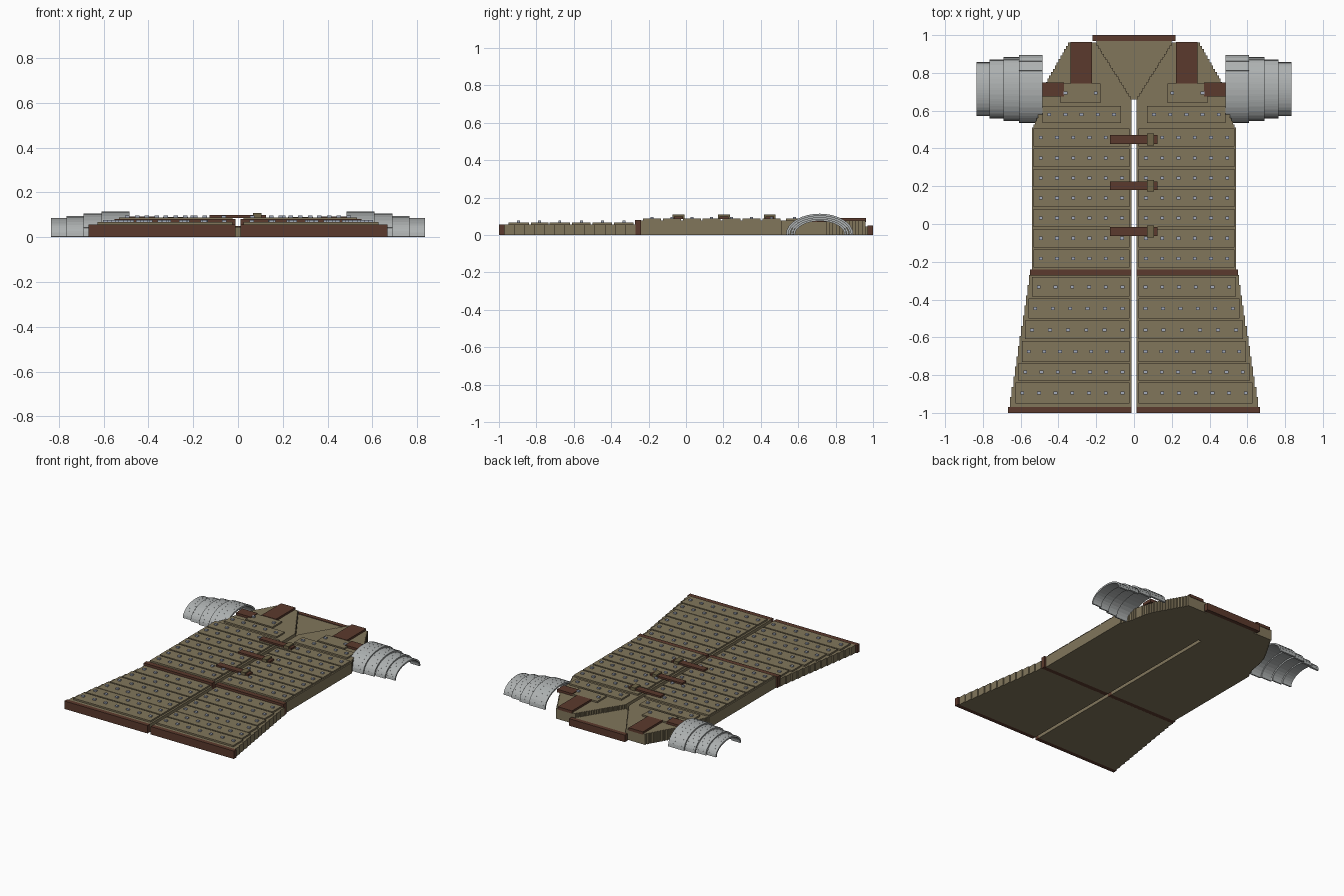
import bpy, bmesh, math
from mathutils import Matrix

if "Cube" in bpy.data.objects:
    bpy.data.objects.remove(bpy.data.objects["Cube"])


def material(name, rgb):
    m = bpy.data.materials.new(name)
    m.diffuse_color = (*rgb, 1)
    m.use_nodes = True
    m.node_tree.nodes["Principled BSDF"].inputs["Base Color"].default_value = m.diffuse_color
    return m


CLOTH = material("khaki cloth", (0.22, 0.18, 0.105))
LEATHER = material("brown leather", (0.105, 0.042, 0.026))
STEEL = material("grey steel", (0.42, 0.44, 0.44))
RIVET = material("pale steel", (0.37, 0.41, 0.50))
BUCKLE = material("dull brass", (0.16, 0.13, 0.065))


def finish(name, bm, mat):
    bmesh.ops.recalc_face_normals(bm, faces=bm.faces)
    me = bpy.data.meshes.new(name)
    bm.to_mesh(me)
    bm.free()
    me.materials.append(mat)
    ob = bpy.data.objects.new(name, me)
    bpy.context.collection.objects.link(ob)
    return ob


def add_box(bm, x0, x1, y0, y1, z0, z1):
    mid = Matrix.Translation(((x0 + x1) / 2, (y0 + y1) / 2, (z0 + z1) / 2))
    size = Matrix.Diagonal((abs(x1 - x0), abs(y1 - y0), abs(z1 - z0), 1))
    bmesh.ops.create_cube(bm, size=1, matrix=mid @ size)


def boxes(name, mat, items):
    bm = bmesh.new()
    for b in items:
        add_box(bm, *b)
    return finish(name, bm, mat)


def slab(name, mat, pts, z0, z1):
    bm = bmesh.new()
    face = bm.faces.new([bm.verts.new((x, y, z0)) for x, y in pts])
    top = bmesh.ops.extrude_face_region(bm, geom=[face])["geom"]
    for v in top:
        if isinstance(v, bmesh.types.BMVert):
            v.co.z = z1
    return finish(name, bm, mat)


def lerp(table, y):
    for (ya, xa), (yb, xb) in zip(table, table[1:]):
        if ya <= y <= yb:
            return xa + (xb - xa) * (y - ya) / (yb - ya)
    return table[-1][1]


def stairs(func, y0, y1, n):
    """Stepped edge following x = func(y)."""
    pts, d = [], (y1 - y0) / n
    for i in range(n):
        x = func(y0 + d * (i + 0.5))
        pts += [(x, y0 + d * i), (x, y0 + d * (i + 1))]
    return pts


def chest_edge(y):
    return lerp([(0.51, 0.535), (0.58, 0.505), (0.68, 0.488), (0.75, 0.465), (0.96, 0.345)], y)


def neck_edge(y):
    return 0.012 + (y - 0.66) / 0.3 * 0.19


def skirt_edge(y):
    return 0.552 + (-0.275 - y) / 0.695 * 0.108


skirt_rows = [(-0.385, -0.28), (-0.50, -0.395), (-0.61, -0.51),
              (-0.73, -0.62), (-0.83, -0.735), (-0.95, -0.84)]
GAP = 0.012

for s, side in ((-1, "left"), (1, "right")):
    def flip(pts):
        return [(s * x, y) for x, y in pts]

    def sbox(x0, x1, *rest):
        return (s * x0, s * x1, *rest)

    # Coat halves with stepped outlines
    torso = [(GAP, -0.24), (0.54, -0.24), (0.54, 0.51)]
    torso += stairs(chest_edge, 0.51, 0.96, 26)
    torso += stairs(neck_edge, 0.66, 0.96, 20)[::-1] + [(GAP, 0.66)]
    slab(side + "_torso", CLOTH, flip(torso), 0, 0.076)
    skirt = [(GAP, -0.27), (GAP, -0.97)] + stairs(skirt_edge, -0.97, -0.27, 13)
    slab(side + "_skirt", CLOTH, flip(skirt), 0, 0.056)

    # Riveted plates
    plates, rivets = [], []

    def row(x0, x1, y0, y1, base, n, inset):
        plates.append(sbox(x0, x1, y0, y1, base - 0.005, base + 0.011))
        cy, z = (y0 + y1) / 2, base + 0.011
        for i in range(n):
            cx = x0 + inset + (x1 - x0 - 2 * inset) * i / (n - 1)
            rivets.append(sbox(cx - 0.01, cx + 0.01, cy - 0.008, cy + 0.008, z - 0.002, z + 0.009))

    for i in range(7):
        cy = 0.457 - 0.1065 * i
        row(0.025, 0.532, cy - 0.048, cy + 0.048, 0.076, 6, 0.038)
    row(0.07, 0.485, 0.535, 0.625, 0.076, 5, 0.036)
    row(0.177, 0.388, 0.64, 0.745, 0.076, 2, 0.026)
    for i, (y0, y1) in enumerate(skirt_rows):
        row(0.025, skirt_edge(y1) - 0.012, y0, y1, 0.056, 6 if i < 3 else 7, 0.036)
    boxes(side + "_plates", CLOTH, plates)
    boxes(side + "_rivets", RIVET, rivets)

    # Leather trims and shoulder straps
    boxes(side + "_hem", LEATHER, [sbox(GAP, 0.667, -1, -0.97, 0, 0.056)])
    boxes(side + "_waist_trim", LEATHER, [sbox(GAP, 0.551, -0.273, -0.24, 0, 0.08)])
    boxes(side + "_shoulder_strap", LEATHER, [sbox(0.223, 0.335, 0.745, 0.963, 0.07, 0.09)])
    boxes(side + "_arm_strap", LEATHER, [sbox(0.37, 0.49, 0.675, 0.75, 0.07, 0.092)])

    # Shoulder guard: arched bands of narrow strips, shrinking outward
    bm = bmesh.new()
    bands = [(0.485, 0.61, 0.18, 0.114), (0.61, 0.69, 0.17, 0.105),
             (0.69, 0.765, 0.156, 0.095), (0.765, 0.835, 0.143, 0.086)]
    for x0, x1, a, h in bands:
        n = 16
        arc = [(0.715 - (a - 0.006) * math.cos(math.pi * i / n),
                0.004 + (h - 0.01) * math.sin(math.pi * i / n)) for i in range(n + 1)]
        for (ya, za), (yb, zb) in zip(arc, arc[1:]):
            length = math.hypot(yb - ya, zb - za) + 0.006
            m = (Matrix.Translation((s * (x0 + x1) / 2, (ya + yb) / 2, (za + zb) / 2))
                 @ Matrix.Rotation(math.atan2(zb - za, yb - ya), 4, 'X')
                 @ Matrix.Diagonal((x1 - x0, length, 0.011, 1)))
            bmesh.ops.create_cube(bm, size=1, matrix=m)
    for v in bm.verts:
        v.co.z = max(v.co.z, 0)
    finish(side + "_shoulder_guard", bm, STEEL)

# Sunken back panel inside the neckline, and its collar trim
edge = stairs(neck_edge, 0.66, 0.96, 20) + [(0.202, 0.972)]
slab("neck_panel", CLOTH, edge + [(-x, y) for x, y in edge[::-1]], 0, 0.046)
boxes("collar_trim", LEATHER, [(-0.22, 0.22, 0.97, 1, 0, 0.05)])

# Front closure straps with buckles
for i, y in enumerate((0.447, 0.203, -0.04)):
    boxes(f"closure_strap_{i + 1}", LEATHER, [(-0.128, 0.125, y - 0.023, y + 0.023, 0.086, 0.099)])
    boxes(f"buckle_{i + 1}", BUCKLE, [(0.068, 0.105, y - 0.031, y + 0.031, 0.086, 0.108)])
